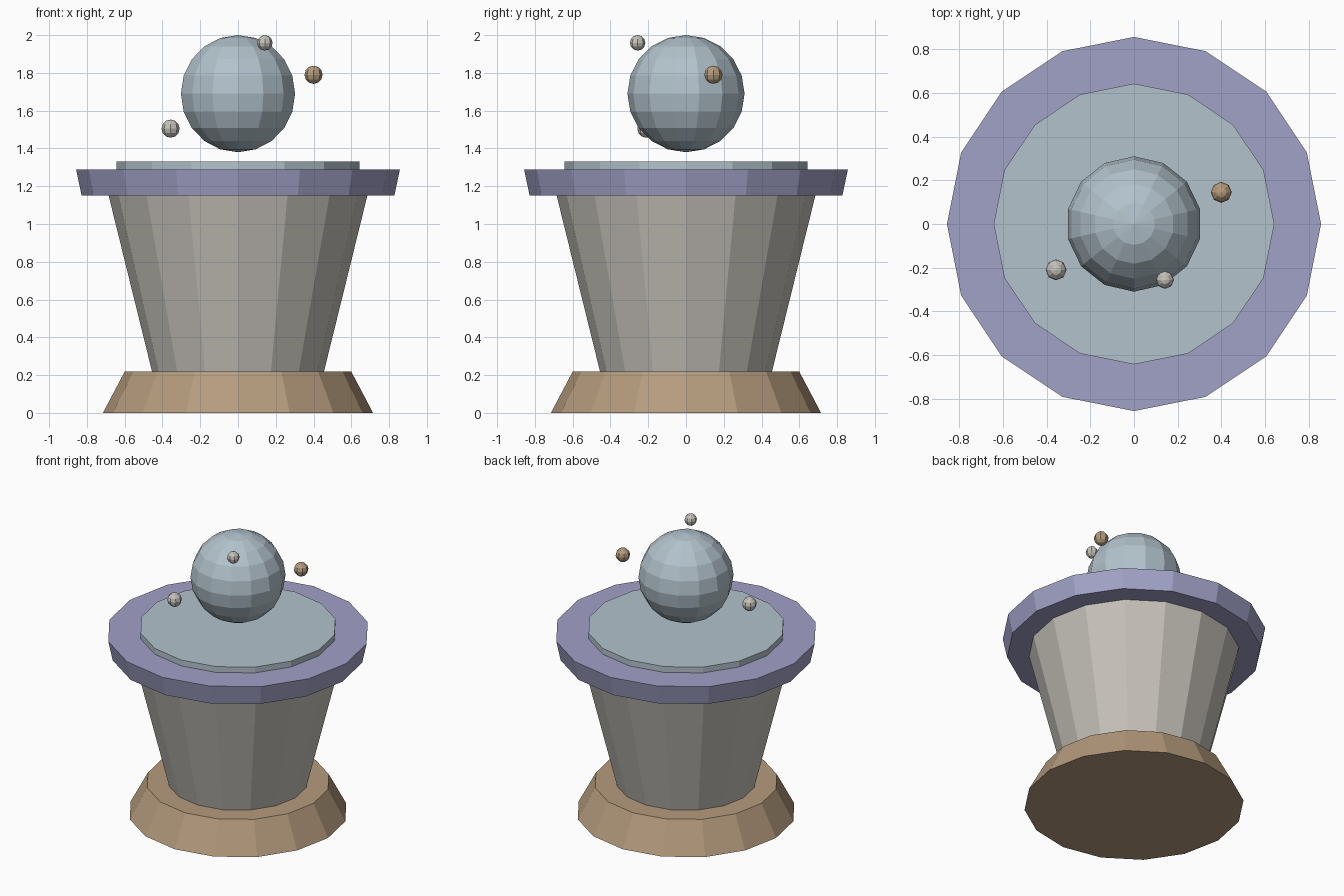
import bpy, bmesh, math

if "Cube" in bpy.data.objects:
    bpy.data.objects.remove(bpy.data.objects["Cube"])


def material(name, srgb):
    m = bpy.data.materials.new(name)
    m.diffuse_color = [(c / 255) ** 2.2 for c in srgb] + [1]
    m.use_nodes = True
    m.node_tree.nodes["Principled BSDF"].inputs["Base Color"].default_value = m.diffuse_color
    return m


STONE = material("warm grey", (196, 192, 184))
SAND = material("sand brown", (180, 154, 124))
LILAC = material("dusty lilac", (160, 160, 198))
WATER = material("pale blue", (177, 193, 203))


def lathe(name, profile, sides, mat, centre=(0, 0, 0)):
    """Flat-shaded solid of revolution; a zero radius makes a pole."""
    bm = bmesh.new()
    rings = []
    for r, z in profile:
        count = sides if r > 1e-6 else 1
        rings.append([bm.verts.new((r * math.sin(i * math.tau / sides),
                                    r * math.cos(i * math.tau / sides), z))
                      for i in range(count)])
    for a, b in zip(rings, rings[1:]):
        for i in range(sides):
            j = (i + 1) % sides
            quad = [a[i % len(a)], a[j % len(a)], b[j % len(b)], b[i % len(b)]]
            bm.faces.new(list(dict.fromkeys(quad)))
    for ring in (rings[0], rings[-1]):
        if len(ring) > 1:
            bm.faces.new(ring)
    bmesh.ops.recalc_face_normals(bm, faces=bm.faces)
    mesh = bpy.data.meshes.new(name)
    bm.to_mesh(mesh)
    bm.free()
    mesh.materials.append(mat)
    ob = bpy.data.objects.new(name, mesh)
    ob.location = centre
    bpy.context.collection.objects.link(ob)
    return ob


def ball(name, radius, centre, sides, rings, mat):
    profile = [(radius * math.sin(k * math.pi / rings),
                -radius * math.cos(k * math.pi / rings)) for k in range(rings + 1)]
    return lathe(name, profile, sides, mat, centre)


# Pedestal, basin, rim and water disc
lathe("base", [(0.715, 0), (0.60, 0.218)], 16, SAND)
lathe("basin", [(0.455, 0.218), (0.685, 1.151)], 16, STONE)
lathe("rim", [(0.828, 1.151), (0.857, 1.289)], 16, LILAC)
lathe("water_disc", [(0.643, 1.289), (0.643, 1.331)], 16, WATER)

# Floating orb and its three small satellites
ball("orb", 0.31, (0, 0, 1.69), 14, 10, WATER)
ball("bead_right", 0.048, (0.40, 0.145, 1.79), 8, 6, SAND)
ball("bead_left", 0.048, (-0.357, -0.21, 1.505), 8, 6, STONE)
ball("bead_top", 0.041, (0.142, -0.256, 1.959), 8, 6, STONE)
